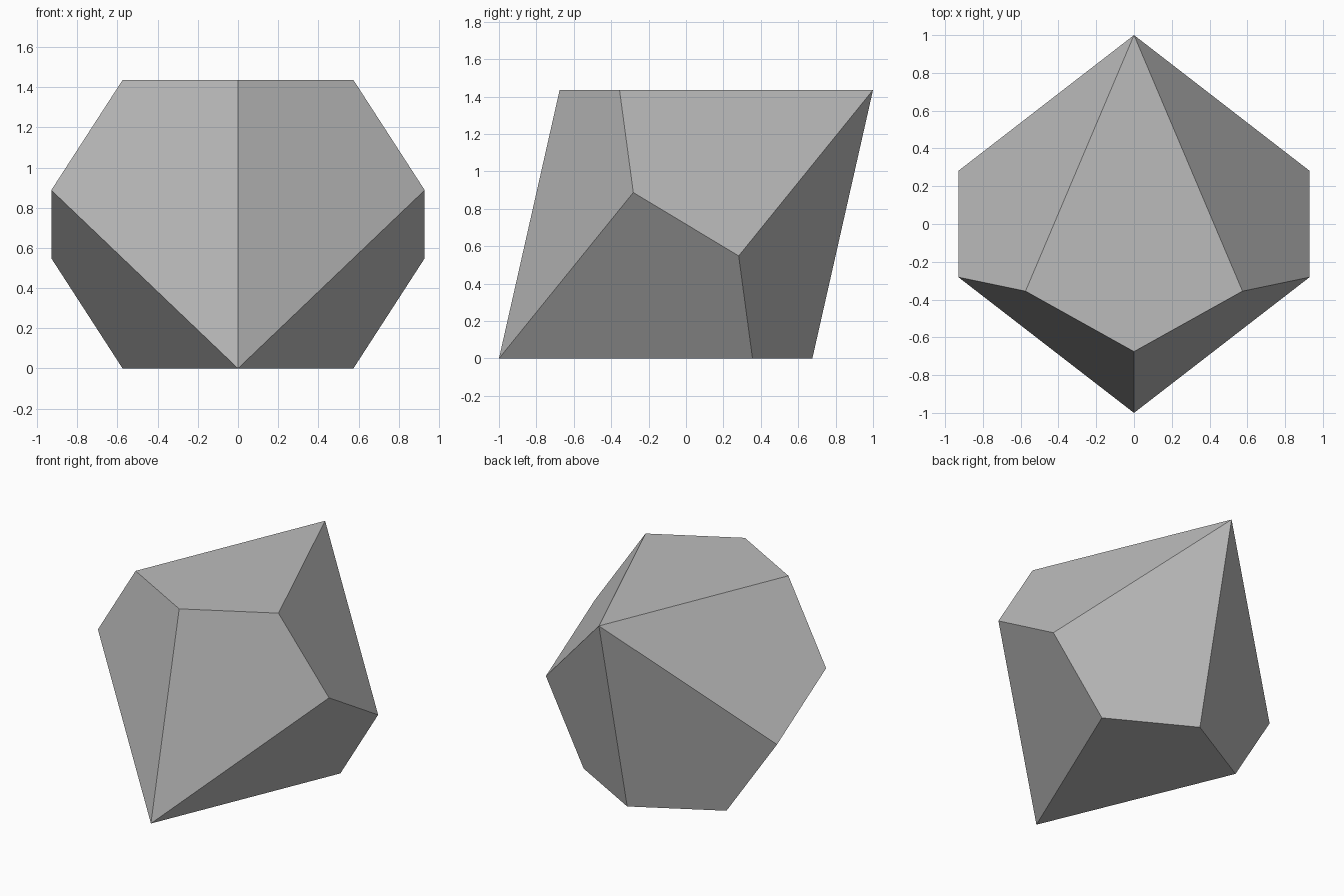
import bpy
import math
from mathutils import Vector

if "Cube" in bpy.data.objects:
    bpy.data.objects.remove(bpy.data.objects["Cube"])

# Proportions of a ten-sided die (pentagonal trapezohedron) resting on one kite face
HALF_HEIGHT = 0.718
half_axis = Vector((0, 1, HALF_HEIGHT))            # centre to upper tip
axis = half_axis.normalized()
side = Vector((1, 0, 0))
up = side.cross(axis)                              # in-plane direction of ring vertex 0
offset = half_axis.length * math.tan(math.radians(18)) ** 2   # zigzag that keeps kites flat
radius = HALF_HEIGHT * half_axis.length + offset * HALF_HEIGHT
centre = Vector((0, 0, HALF_HEIGHT))

# Zigzag ring of ten corners, then the two tips
verts = []
for i in range(10):
    t = math.radians(36 * i)
    shift = offset if i % 2 else -offset
    verts.append(centre + axis * shift + radius * (up * math.cos(t) + side * math.sin(t)))
verts += [centre + half_axis, centre - half_axis]

# One kite per ring corner, alternating between the tips
faces = []
for i in range(10):
    a, b = (i - 1) % 10, (i + 1) % 10
    faces.append((10, a, i, b) if i % 2 == 0 else (11, b, i, a))

mesh = bpy.data.meshes.new("ten_sided_die")
mesh.from_pydata([tuple(v) for v in verts], [], faces)

# Make every kite face outward
for p in mesh.polygons:
    if p.normal.dot(p.center - centre) < 0:
        p.flip()
mesh.update()

die = bpy.data.objects.new("ten_sided_die", mesh)
bpy.context.collection.objects.link(die)

# Plain grey body
grey = bpy.data.materials.new("grey")
grey.diffuse_color = (0.5, 0.5, 0.5, 1)
grey.use_nodes = True
grey.node_tree.nodes["Principled BSDF"].inputs["Base Color"].default_value = grey.diffuse_color
mesh.materials.append(grey)
